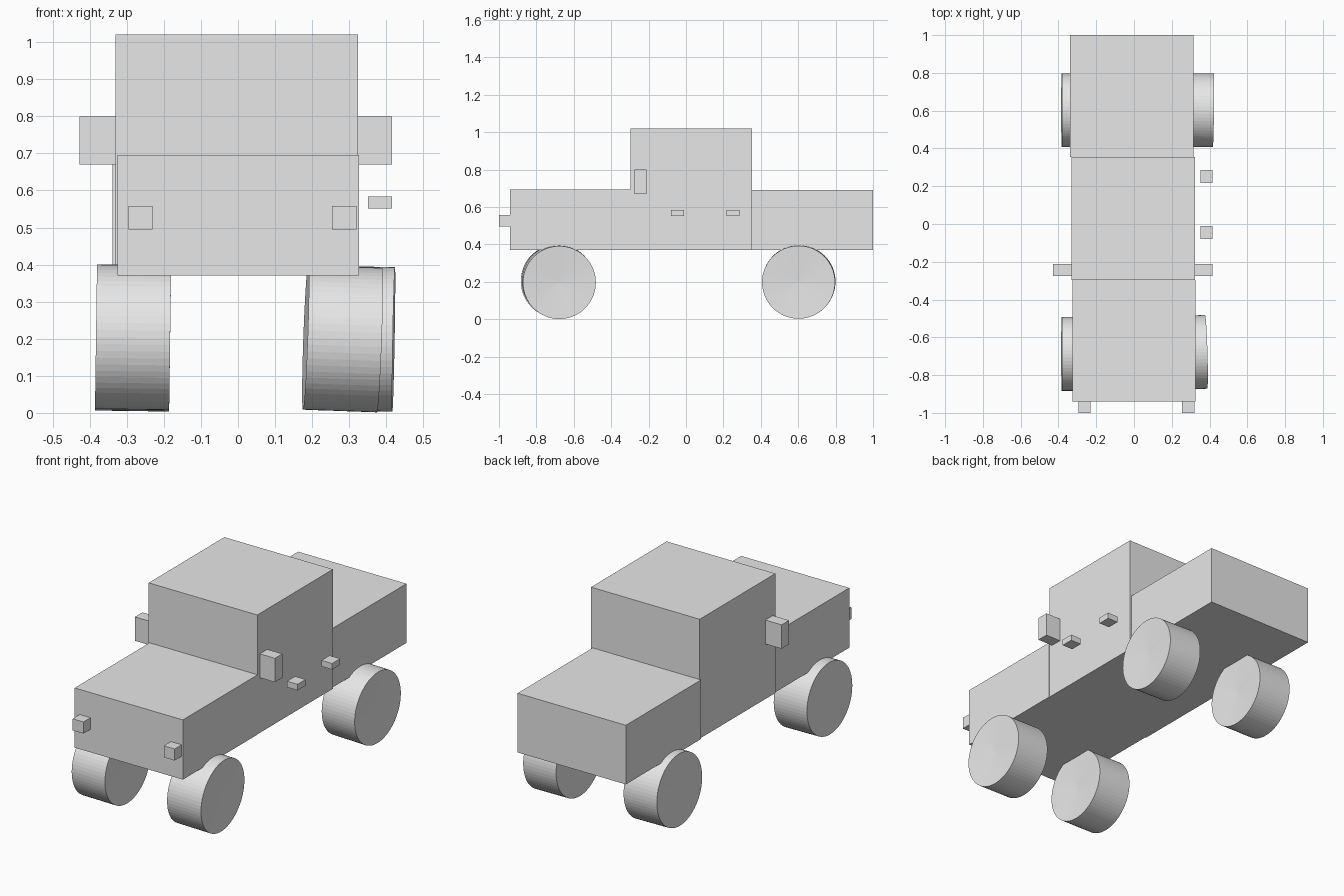
import bpy
import bmesh
from mathutils import Euler, Vector

cube = bpy.data.objects.get("Cube")
if cube:
    bpy.data.objects.remove(cube, do_unlink=True)

# One plain grey for the whole truck
grey = bpy.data.materials.new("plain_grey")
grey.use_nodes = True
colour = (0.8, 0.8, 0.8, 1)
grey.diffuse_color = colour
grey.node_tree.nodes["Principled BSDF"].inputs["Base Color"].default_value = colour


def finish(name, bm):
    mesh = bpy.data.meshes.new(name)
    bm.to_mesh(mesh)
    bm.free()
    mesh.materials.append(grey)
    obj = bpy.data.objects.new(name, mesh)
    bpy.context.collection.objects.link(obj)
    return obj


def box(name, x, y, z):
    """Box between the given (low, high) limits on each axis."""
    bm = bmesh.new()
    bmesh.ops.create_cube(bm, size=1)
    low, high = (Vector(c) for c in zip(x, y, z))
    bmesh.ops.scale(bm, vec=high - low, verts=bm.verts)
    obj = finish(name, bm)
    obj.location = (low + high) / 2
    return obj


def wheel(name, location, lean, yaw):
    """Solid drum lying along x, with a tiny axle hole in each face."""
    bm = bmesh.new()
    bmesh.ops.create_cone(bm, cap_ends=True, segments=64,
                          radius1=0.195, radius2=0.195, depth=0.2)
    caps = [f for f in bm.faces if len(f.verts) > 4]
    bmesh.ops.inset_individual(bm, faces=caps, thickness=0.189, depth=0)
    for cap in caps:
        bmesh.ops.translate(bm, vec=-0.01 * cap.normal, verts=cap.verts)
    bmesh.ops.rotate(bm, verts=bm.verts,
                     matrix=Euler((0, 1.5708, 0)).to_matrix())
    obj = finish(name, bm)
    obj.location = location
    obj.rotation_euler = (0, lean, yaw)


# Body
box("hood", (-0.325, 0.326), (-0.94, -0.297), (0.37, 0.695))
box("cab", (-0.33, 0.324), (-0.297, 0.354), (0.37, 1.02))
box("cargo_bed", (-0.338, 0.314), (0.354, 1.0), (0.37, 0.692))

# Wheels, each slightly out of true
wheel("front_left_wheel", (0.282, -0.68, 0.2), 0.036, 0.03)
wheel("front_right_wheel", (-0.283, -0.688, 0.204), 0.014, 0)
wheel("rear_left_wheel", (0.32, 0.603, 0.2), 0.018, -0.013)
wheel("rear_right_wheel", (-0.283, 0.603, 0.2), 0.014, 0)

# Side mirrors
for name, x in (("left_mirror", (0.315, 0.415)), ("right_mirror", (-0.428, -0.32))):
    box(name, x, (-0.275, -0.211), (0.67, 0.8))

# Headlights
for name, x in (("left_headlight", 0.254), ("right_headlight", -0.295)):
    box(name, (x, x + 0.065), (-1.0, -0.935), (0.495, 0.558))

# Door handles, on the left side only
for name, y in (("front_handle", -0.08), ("rear_handle", 0.217)):
    box(name, (0.351, 0.415), (y, y + 0.069), (0.551, 0.584))
